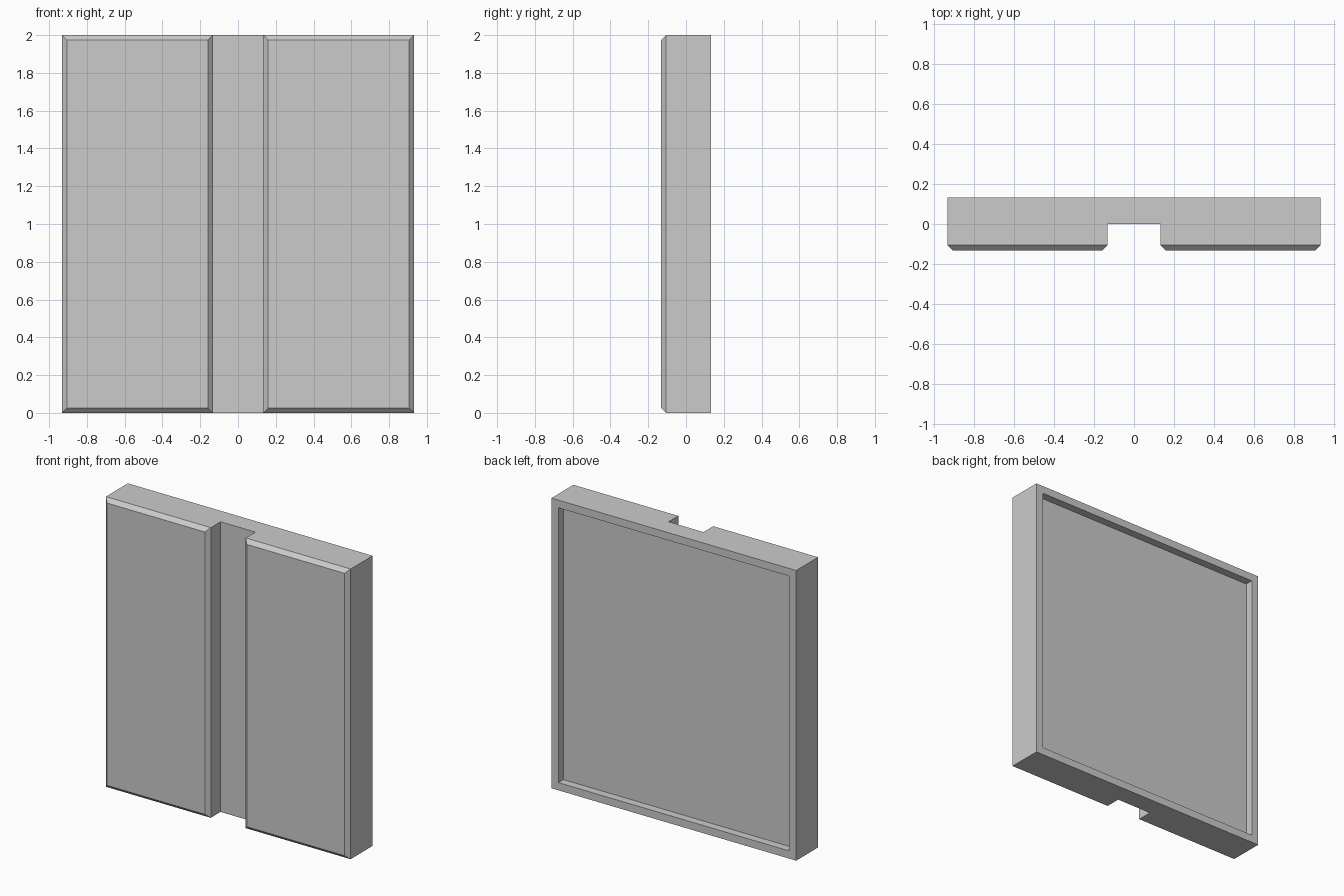
import bpy
import bmesh

cube = bpy.data.objects.get("Cube")
if cube:
    bpy.data.objects.remove(cube, do_unlink=True)

HALF_WIDTH, HEIGHT = 0.933, 2.0
BACK, CHANNEL_FLOOR, FRONT = 0.133, 0.0, -0.133
CHANNEL_HALF = 0.133
CHAMFER = 0.027
RIM, RECESS = 0.053, 0.055

grey = bpy.data.materials.new("plain grey")
grey.use_nodes = True
colour = (0.6, 0.6, 0.6, 1.0)
grey.diffuse_color = colour
grey.node_tree.nodes["Principled BSDF"].inputs["Base Color"].default_value = colour

bm = bmesh.new()

# Plan outline: a slab with a channel down the middle of its front
shoulder = FRONT + CHAMFER
right_half = [(HALF_WIDTH, BACK), (HALF_WIDTH, shoulder),
              (CHANNEL_HALF, shoulder), (CHANNEL_HALF, CHANNEL_FLOOR)]
outline = right_half + [(-x, y) for x, y in reversed(right_half)]
base = bm.faces.new([bm.verts.new((x, y, 0)) for x, y in outline])
extruded = bmesh.ops.extrude_face_region(bm, geom=[base])["geom"]
bmesh.ops.translate(bm, vec=(0, 0, HEIGHT),
                    verts=[v for v in extruded if isinstance(v, bmesh.types.BMVert)])
bmesh.ops.recalc_face_normals(bm, faces=bm.faces)


def faces_at(y):
    return [f for f in bm.faces if all(abs(v.co.y - y) < 1e-4 for v in f.verts)]


# Chamfered front panels
for panel in faces_at(shoulder):
    bmesh.ops.inset_region(bm, faces=[panel], thickness=CHAMFER, depth=CHAMFER,
                           use_boundary=True, use_even_offset=True)

# Recessed back inside a narrow rim
back = faces_at(BACK)
bmesh.ops.inset_region(bm, faces=back, thickness=RIM, depth=0,
                       use_boundary=True, use_even_offset=True)
bmesh.ops.inset_region(bm, faces=back, thickness=0, depth=-RECESS,
                       use_boundary=True, use_even_offset=True)

mesh = bpy.data.meshes.new("grooved_panel")
bm.to_mesh(mesh)
bm.free()
mesh.materials.append(grey)
panel_object = bpy.data.objects.new("grooved_panel", mesh)
bpy.context.collection.objects.link(panel_object)
